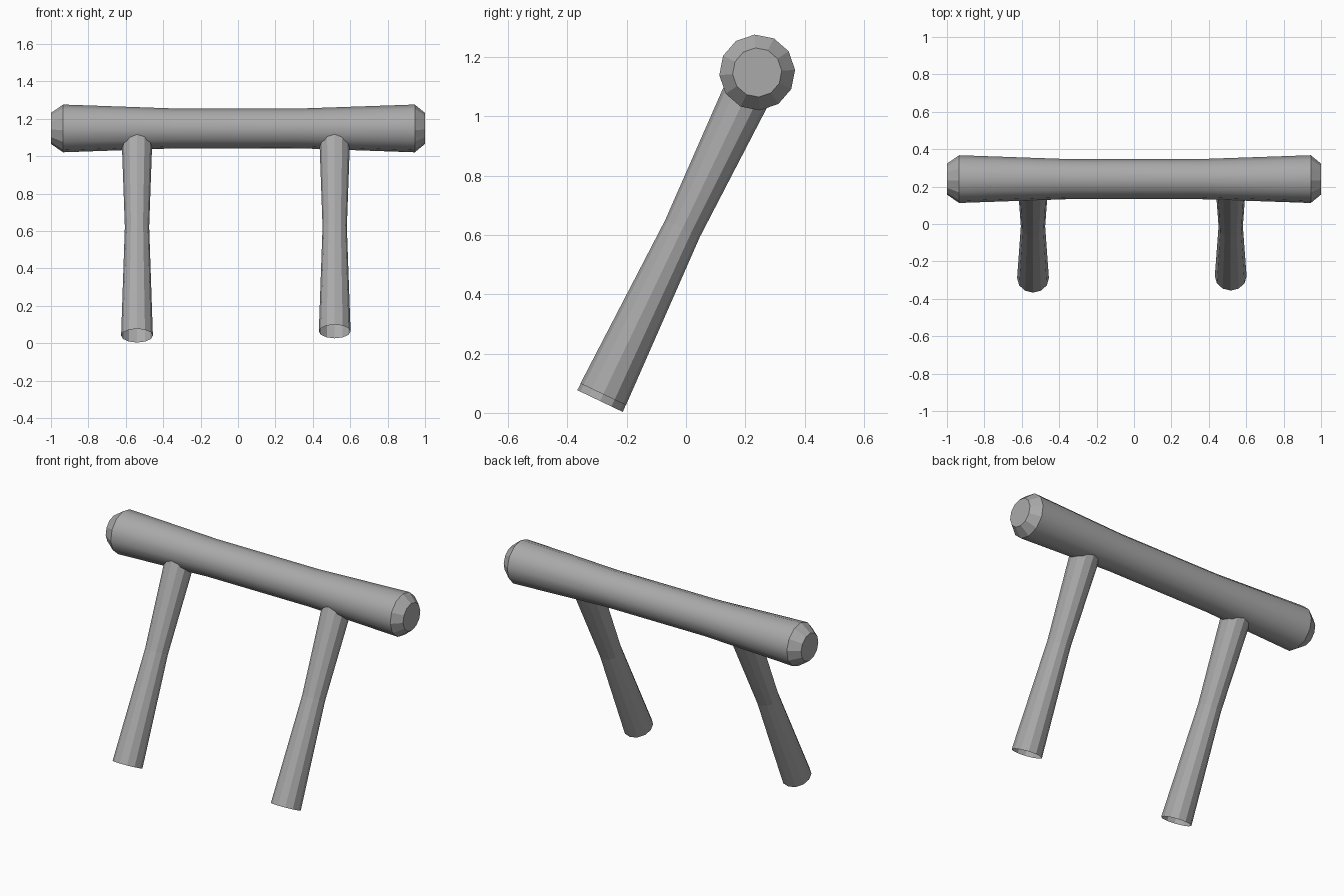
import bpy, bmesh
from math import sin, cos, tau, radians
from mathutils import Vector, Matrix

if "Cube" in bpy.data.objects:
    bpy.data.objects.remove(bpy.data.objects["Cube"])

SIDES = 12
BAR_CENTRE = Vector((0, 0.24, 1.148))
LEG_FOOT = Vector((0, -0.29, 0.04))

# Mid grey finish shared by all parts
grey = bpy.data.materials.new("mid_grey")
grey.diffuse_color = (0.4, 0.4, 0.4, 1)
grey.use_nodes = True
grey.node_tree.nodes["Principled BSDF"].inputs["Base Color"].default_value = grey.diffuse_color


def lathe(name, profile, matrix, capped=False, turn=0.0):
    """Ring the (radius, height) profile around local z."""
    bm = bmesh.new()
    rings = []
    for r, h in profile:
        rings.append([bm.verts.new((r * cos(turn + tau * i / SIDES),
                                    r * sin(turn + tau * i / SIDES), h))
                      for i in range(SIDES)])
    for a, b in zip(rings, rings[1:]):
        for i in range(SIDES):
            j = (i + 1) % SIDES
            bm.faces.new((a[i], a[j], b[j], b[i]))
    if capped:
        bm.faces.new(rings[0][::-1])
        bm.faces.new(rings[-1])
    mesh = bpy.data.meshes.new(name)
    bm.to_mesh(mesh)
    bm.free()
    mesh.transform(matrix)
    mesh.materials.append(grey)
    obj = bpy.data.objects.new(name, mesh)
    bpy.context.collection.objects.link(obj)
    return obj


# Horizontal bar: slightly waisted, with chamfered ends
bar_profile = [(0.083, -1), (0.128, -0.935), (0.107, -0.34),
               (0.107, 0.34), (0.128, 0.945), (0.083, 1)]
bar = lathe("cross_bar", bar_profile,
            Matrix.Translation(BAR_CENTRE) @ Matrix.Rotation(radians(90), 4, 'Y'),
            capped=True, turn=radians(4))

# Smooth bar body, flat faceted chamfers and caps
for face in bar.data.polygons:
    face.use_smooth = face.area > 0.01 and abs(face.normal.x) < 0.3
for edge in bar.data.edges:
    xs = [bar.data.vertices[v].co.x for v in edge.vertices]
    edge.use_edge_sharp = abs(xs[0] - xs[1]) < 1e-4 and abs(xs[0]) > 0.5

# Two sloping legs, open tubes narrowing midway; the right one is a little shorter
axis = BAR_CENTRE - LEG_FOOT
tilt = axis.to_track_quat('Z', 'Y').to_matrix().to_4x4()
for name, x, start in (("left_leg", -0.54, 0.0), ("right_leg", 0.517, 0.025)):
    profile = [(0.085, start), (0.065, 0.645), (0.084, axis.length)]
    place = Matrix.Translation(LEG_FOOT + Vector((x, 0, 0))) @ tilt
    lathe(name, profile, place)
